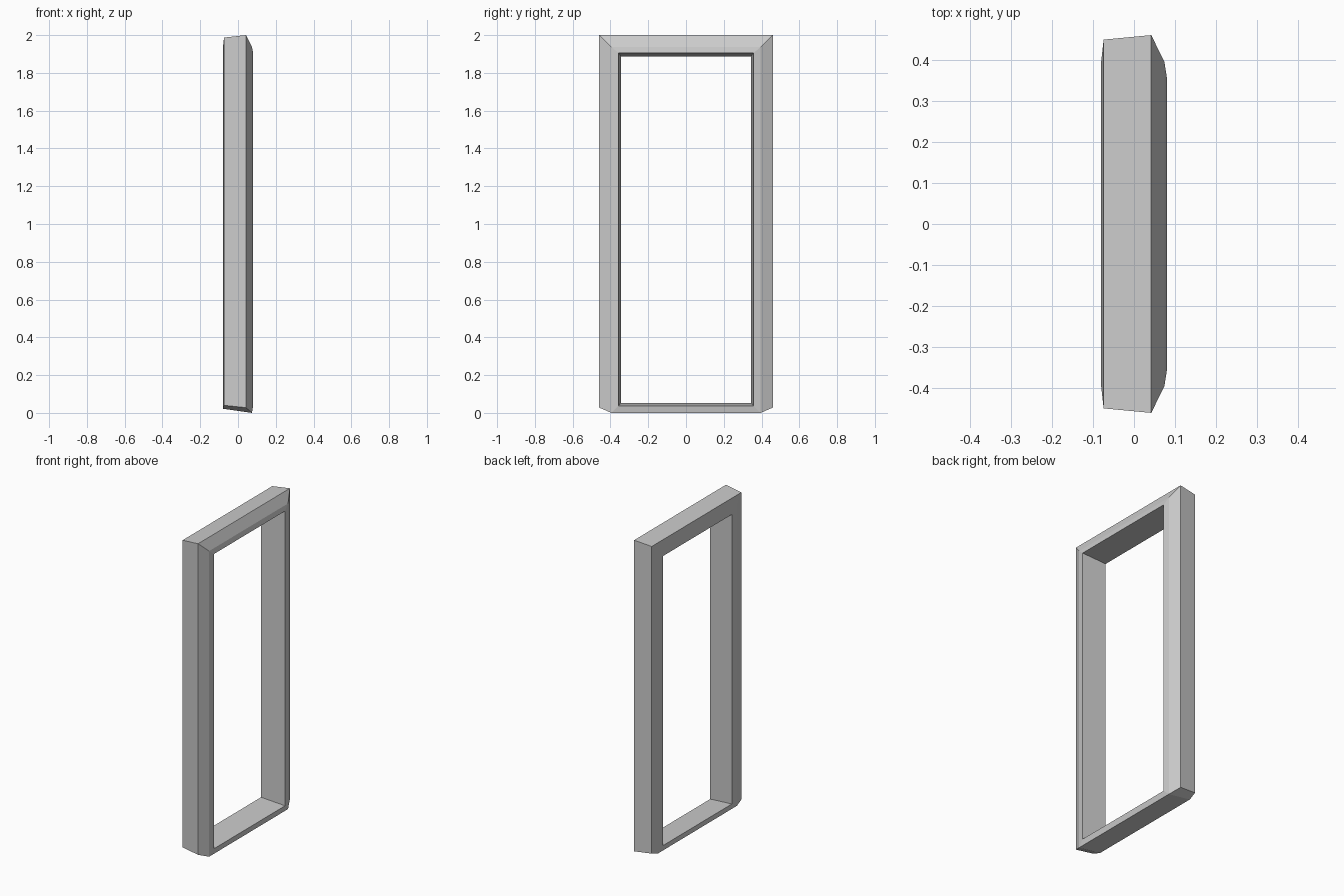
import bpy, bmesh

if "Cube" in bpy.data.objects:
    bpy.data.objects.remove(bpy.data.objects["Cube"])

# Cross-section rings of the frame: (x depth, half width, bottom z, top z)
rings = [
    (-0.080, 0.345, 0.053, 1.888),  # 0 back inner edge
    (-0.080, 0.395, 0.022, 1.935),  # 1 back crease
    (-0.074, 0.449, 0.040, 1.987),  # 2 back outer edge
    (0.042, 0.460, 0.028, 2.000),   # 3 outer crest
    (0.074, 0.395, 0.000, 1.937),   # 4 front crease
    (0.080, 0.357, 0.037, 1.905),   # 5 front inner edge
]

bm = bmesh.new()
# Each ring runs left foot, left top, right top, right foot
loops = [[bm.verts.new((x, y, z)) for y, z in ((-w, lo), (-w, hi), (w, hi), (w, lo))]
         for x, w, lo, hi in rings]


def bridge(a, b, i, j):
    bm.faces.new((loops[a][i], loops[a][j], loops[b][j], loops[b][i]))


# Two uprights and the top rail
for a in range(6):
    for i in range(3):
        bridge(a, (a + 1) % 6, i, i + 1)

# Bottom rail, with a flat sloping underside in place of the outer bevel
for a, b in ((0, 1), (1, 4), (4, 5), (5, 0)):
    bridge(a, b, 3, 0)

# Clipped feet at the lower corners
for i in (0, 3):
    bm.faces.new([loops[a][i] for a in (1, 2, 3, 4)])

bmesh.ops.recalc_face_normals(bm, faces=bm.faces)
mesh = bpy.data.meshes.new("door_frame")
bm.to_mesh(mesh)
bm.free()
frame = bpy.data.objects.new("door_frame", mesh)
bpy.context.collection.objects.link(frame)
